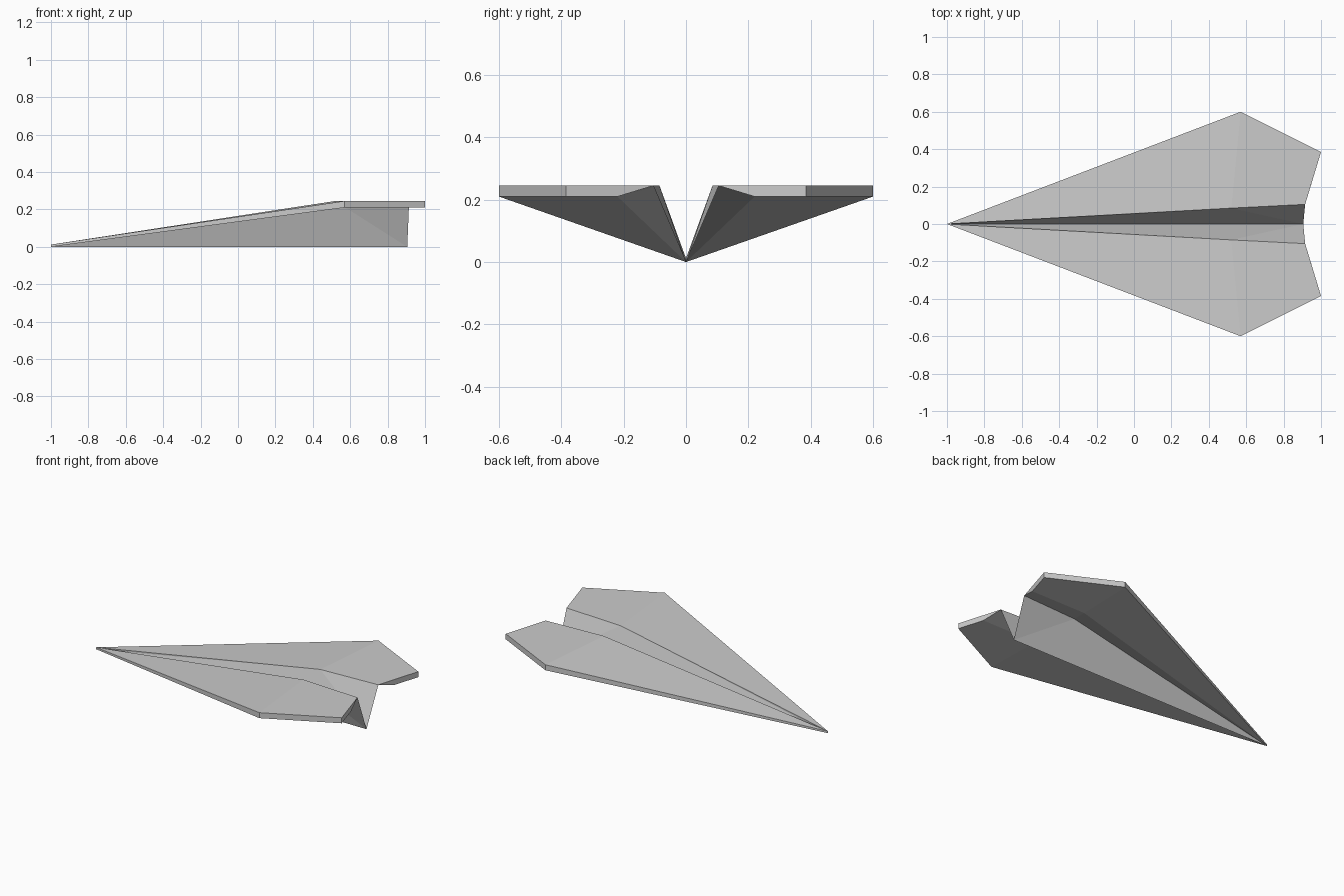
import bpy

if "Cube" in bpy.data.objects:
    bpy.data.objects.remove(bpy.data.objects["Cube"])


def sheet(name, points, faces):
    """One half of a folded part, mirrored across the centre line."""
    mesh = bpy.data.meshes.new(name)
    mesh.from_pydata(points, [], faces)
    obj = bpy.data.objects.new(name, mesh)
    bpy.context.collection.objects.link(obj)
    mirror = obj.modifiers.new("mirror", 'MIRROR')
    mirror.use_axis = (False, True, False)
    mirror.use_clip = True
    return obj


TOP, LOW = 0.245, 0.21
nose = (-1, 0, 0.012)
nose_low = (-1, 0, 0)
bend = (0.52, 0.085, TOP)
root = (0.915, 0.105, TOP)

# Wings: flat top, vertical rim, underside bevelled up to the inner fold
tail, tip = (1.0, 0.385), (0.57, 0.6)
sheet("wings", [
    nose, bend, root, (*tail, TOP), (*tip, TOP),
    nose_low, (0.56, 0.22, LOW), (0.95, 0.22, LOW), (*tail, LOW), (*tip, LOW),
], [
    (0, 1, 4), (1, 2, 3, 4),                 # top
    (5, 9, 6), (6, 9, 8, 7),                 # underside
    (5, 6, 1), (6, 7, 2, 1),                 # bevel to fold
    (0, 4, 9, 5), (4, 3, 8, 9), (2, 7, 8, 3),  # rim
])

# Keel: thin V-shaped fold joining the wings
sheet("keel_fold", [nose_low, (0.905, 0, 0), root, bend, nose],
      [(0, 1, 3), (1, 2, 3), (0, 3, 4)])
